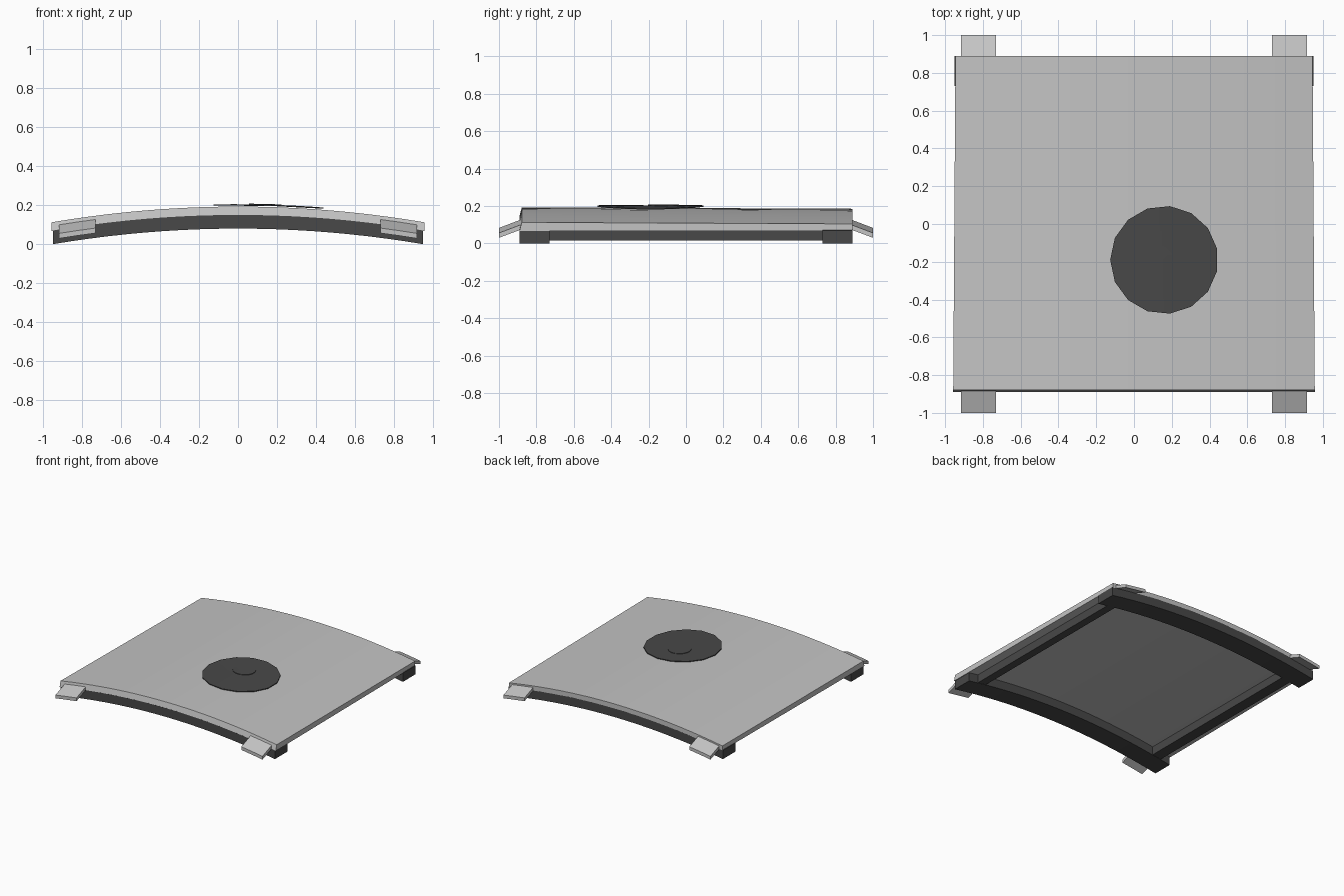
import bpy, bmesh, math

if "Cube" in bpy.data.objects:
    bpy.data.objects.remove(bpy.data.objects["Cube"])

def mat(name, v):
    m = bpy.data.materials.new(name)
    m.diffuse_color = (v, v, v, 1)
    m.use_nodes = True
    m.node_tree.nodes["Principled BSDF"].inputs["Base Color"].default_value = m.diffuse_color
    return m

LIGHT = mat("light_grey", 0.55)
DARK = mat("dark_grey", 0.065)

def drop(x):
    # shared crown of the panel and frame
    return 0.08 * (x / 0.95) ** 2

def finish(name, bm, material):
    bmesh.ops.recalc_face_normals(bm, faces=bm.faces)
    me = bpy.data.meshes.new(name)
    bm.to_mesh(me)
    bm.free()
    me.materials.append(material)
    ob = bpy.data.objects.new(name, me)
    bpy.context.collection.objects.link(ob)
    bpy.context.view_layer.objects.active = ob
    ob.select_set(True)
    bpy.ops.object.shade_smooth_by_angle(angle=math.radians(25))
    ob.select_set(False)

def arched_bar(name, material, x0, x1, section, segs, taper=lambda y: 1.0):
    # sweep a (y, z) section across x, following the crown
    bm = bmesh.new()
    rings = []
    for i in range(segs + 1):
        x = x0 + (x1 - x0) * i / segs
        rings.append([bm.verts.new((x * taper(y), y, z - drop(x))) for y, z in section])
    n = len(section)
    for a, b in zip(rings, rings[1:]):
        for k in range(n):
            bm.faces.new((a[k], a[(k + 1) % n], b[(k + 1) % n], b[k]))
    bm.faces.new(rings[0])
    bm.faces.new(rings[-1])
    finish(name, bm, material)

def plate(name, cx, cy, r, sides, z0, z1):
    # thin disc following the crown
    bm = bmesh.new()
    ends = []
    for z in (z0, z1):
        c = bm.verts.new((cx, cy, z - drop(cx)))
        ring = []
        for i in range(sides):
            a = 2 * math.pi * (i + 0.5) / sides
            x = cx + r * math.cos(a)
            ring.append(bm.verts.new((x, cy + r * math.sin(a), z - drop(x))))
        for i in range(sides):
            bm.faces.new((c, ring[i], ring[(i + 1) % sides]))
        ends.append(ring)
    for i in range(sides):
        j = (i + 1) % sides
        bm.faces.new((ends[0][i], ends[0][j], ends[1][j], ends[1][i]))
    finish(name, bm, DARK)

# curved top panel, slightly narrower at the back, sloped front edge
arched_bar("panel", LIGHT, -0.955, 0.955,
           [(-0.89, 0.148), (0.89, 0.148), (0.89, 0.185), (-0.878, 0.193)], 20,
           taper=lambda y: 0.996 - 0.007 * y)

for s, tag in ((-1, "front"), (1, "back")):
    # cross rails of the frame
    arched_bar(tag + "_rail", DARK, -0.95, 0.95,
               [(s * 0.73, 0.08), (s * 0.89, 0.08), (s * 0.89, 0.15), (s * 0.73, 0.15)], 20)
    # sloping clips at the corners
    for t, side in ((-1, "left"), (1, "right")):
        arched_bar(f"{tag}_{side}_clip", LIGHT, t * 0.73, t * 0.917,
                   [(s * 0.87, 0.153), (s, 0.104), (s, 0.130), (s * 0.87, 0.179)], 2)

# side rails, set in from the panel edge
for t, side in ((-1, "left"), (1, "right")):
    arched_bar(side + "_rail", DARK, t * 0.79, t * 0.865,
               [(-0.74, 0.082), (0.74, 0.082), (0.74, 0.15), (-0.74, 0.15)], 2)

# round dark plate with small raised centre
plate("round_plate", 0.16, -0.19, 0.286, 15, 0.199, 0.205)
plate("plate_centre", 0.14, -0.12, 0.085, 16, 0.204, 0.208)
